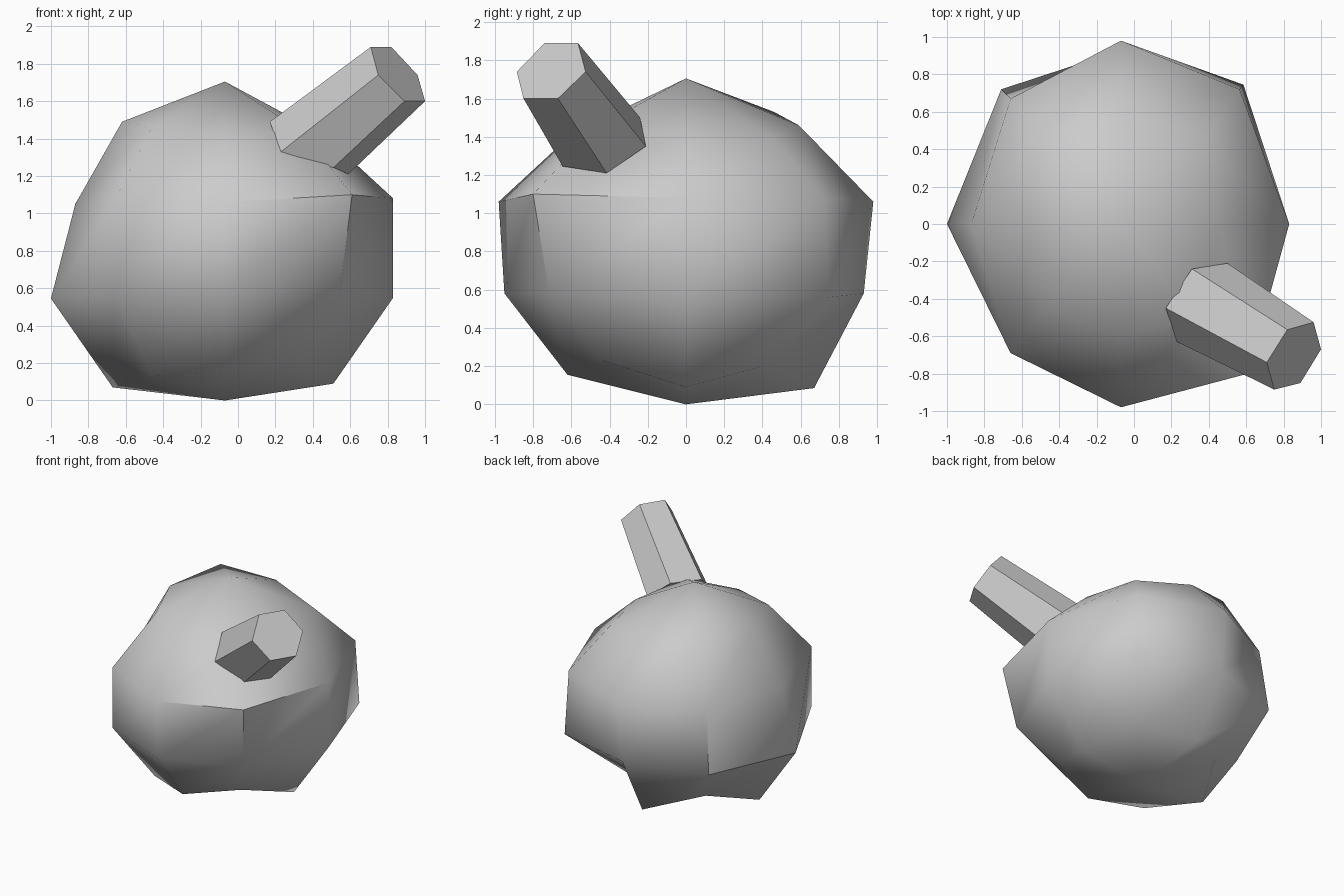
import bpy, bmesh, math

if "Cube" in bpy.data.objects:
    bpy.data.objects.remove(bpy.data.objects["Cube"])

grey = bpy.data.materials.new("plain grey")
grey.diffuse_color = (0.6, 0.6, 0.6, 1)
grey.use_nodes = True
grey.node_tree.nodes["Principled BSDF"].inputs["Base Color"].default_value = grey.diffuse_color


def build(name, rings, top=None, bottom=None):
    """Skin a stack of rings, closed by pole points or flat caps."""
    bm = bmesh.new()
    loops = [[bm.verts.new(p) for p in ring] for ring in rings]
    n = len(loops[0])
    for a, b in zip(loops, loops[1:]):
        for i in range(n):
            j = (i + 1) % n
            if top:  # uneven quads are split along one fixed diagonal
                bm.faces.new((a[i], a[j], b[i]))
                bm.faces.new((a[j], b[j], b[i]))
            else:
                bm.faces.new((a[i], a[j], b[j], b[i]))
    for loop, pole in ((loops[0], top), (loops[-1], bottom)):
        if pole is None:
            bm.faces.new(loop)
        else:
            tip = bm.verts.new(pole)
            for i in range(n):
                bm.faces.new((loop[i], loop[(i + 1) % n], tip))
    bmesh.ops.recalc_face_normals(bm, faces=bm.faces)
    mesh = bpy.data.meshes.new(name)
    bm.to_mesh(mesh)
    bm.free()
    obj = bpy.data.objects.new(name, mesh)
    bpy.context.collection.objects.link(obj)
    mesh.materials.append(grey)
    return obj


# Lumpy eight-sided ball: rings from top to bottom, each counted from +x
body = build("round_body", [
    [(.46, 0, 1.42), (.38, .46, 1.39), (-.07, .59, 1.46), (-.48, .46, 1.53),
     (-.62, 0, 1.49), (-.46, -.42, 1.46), (-.07, -.59, 1.42), (.34, -.48, 1.44)],
    [(.83, 0, 1.08), (.565, .72, 1.08), (-.07, .98, 1.06), (-.66, .67, 1.07),
     (-.87, 0, 1.05), (-.66, -.69, 1.07), (-.07, -.98, 1.06), (.61, -.80, 1.10)],
    [(.83, 0, .55), (.585, .745, .56), (-.07, .93, .58), (-.71, .72, .56),
     (-1.0, 0, .545), (-.66, -.69, .57), (-.07, -.95, .58), (.545, -.715, .58)],
    [(.51, 0, .09), (.26, .40, .20), (-.07, .67, .085), (-.46, .40, .20),
     (-.67, 0, .07), (-.46, -.43, .13), (-.07, -.62, .155), (.335, -.44, .23)],
], top=(-.07, 0, 1.705), bottom=(-.07, 0, 0))

# Tilted six-sided peg sticking out of the upper front right
build("peg", [
    [(.71, -.74, 1.89), (.82, -.565, 1.89), (.96, -.525, 1.74),
     (1.0, -.67, 1.60), (.89, -.85, 1.60), (.75, -.885, 1.74)],
    [(.17, -.45, 1.49), (.31, -.24, 1.50), (.50, -.21, 1.35),
     (.59, -.415, 1.21), (.51, -.645, 1.245), (.23, -.63, 1.33)],
])

# Smooth ball with only its hardest corner kept crisp, flat peg
for poly in body.data.polygons:
    poly.use_smooth = True
body.data.set_sharp_from_angle(angle=math.radians(50))
